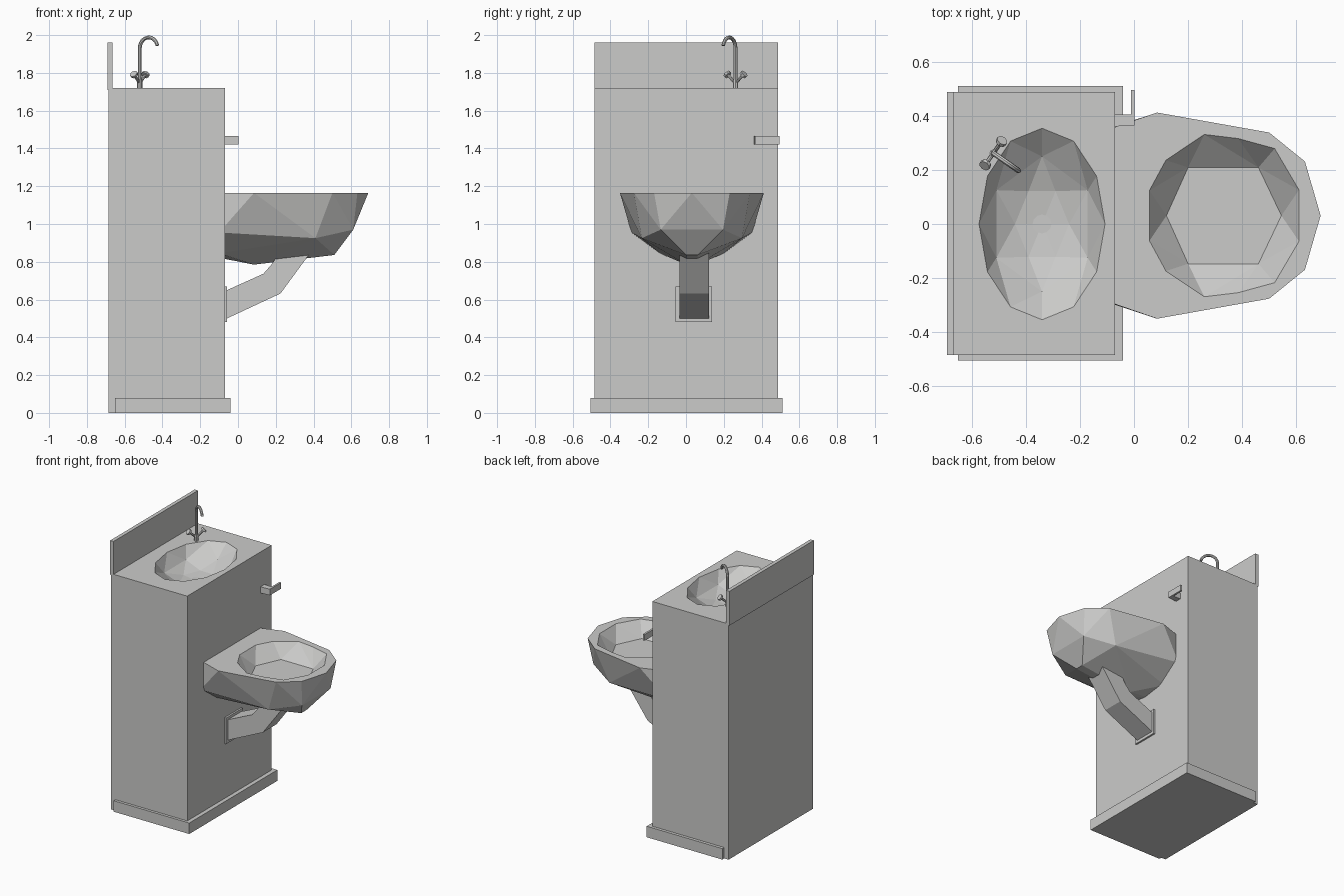
import bpy, bmesh, math
from mathutils import Vector

if "Cube" in bpy.data.objects:
    bpy.data.objects.remove(bpy.data.objects["Cube"])

grey = bpy.data.materials.new("grey")
grey.use_nodes = True
grey.diffuse_color = (0.6, 0.6, 0.59, 1)
grey.node_tree.nodes["Principled BSDF"].inputs["Base Color"].default_value = grey.diffuse_color


def finish(name, bm):
    bmesh.ops.recalc_face_normals(bm, faces=bm.faces)
    mesh = bpy.data.meshes.new(name)
    bm.to_mesh(mesh)
    bm.free()
    mesh.materials.append(grey)
    obj = bpy.data.objects.new(name, mesh)
    bpy.context.collection.objects.link(obj)
    return obj


def box(name, lo, hi):
    bm = bmesh.new()
    bmesh.ops.create_cube(bm, size=1)
    for v in bm.verts:
        v.co = [l + (c + 0.5) * (h - l) for l, c, h in zip(lo, v.co, hi)]
    return finish(name, bm)


def prism(name, outline, axis, start, end):
    """Extrude a 2D outline along the given axis."""
    bm = bmesh.new()
    def place(p):
        q = list(p)
        q.insert(axis, start)
        return q
    face = bm.faces.new([bm.verts.new(place(p)) for p in outline])
    new = bmesh.ops.extrude_face_region(bm, geom=[face])["geom"]
    move = Vector((0, 0, 0))
    move[axis] = end - start
    bmesh.ops.translate(bm, vec=move, verts=[g for g in new if isinstance(g, bmesh.types.BMVert)])
    return finish(name, bm)


def hull(name, points):
    bm = bmesh.new()
    for p in points:
        bm.verts.new(p)
    res = bmesh.ops.convex_hull(bm, input=bm.verts)
    bmesh.ops.delete(bm, geom=list({g for g in res["geom_interior"] if isinstance(g, bmesh.types.BMVert)}),
                     context="VERTS")
    bmesh.ops.dissolve_limit(bm, angle_limit=0.01, verts=bm.verts, edges=bm.edges)
    return finish(name, bm)


def carve(target, cutter):
    cutter.hide_render = True
    mod = target.modifiers.new("basin", "BOOLEAN")
    mod.operation, mod.solver, mod.object = "DIFFERENCE", "EXACT", cutter
    bpy.context.view_layer.objects.active = target
    bpy.ops.object.modifier_apply(modifier=mod.name)
    bpy.data.objects.remove(cutter)


def ring(cx, cy, z, rx, ry, count, turn=0.0):
    return [(cx + rx * math.cos(a), cy + ry * math.sin(a), z)
            for a in (turn + math.tau * i / count for i in range(count))]


def tube(name, points, radius):
    curve = bpy.data.curves.new(name, "CURVE")
    curve.dimensions = "3D"
    curve.bevel_depth, curve.bevel_resolution, curve.use_fill_caps = radius, 2, True
    spline = curve.splines.new("POLY")
    spline.points.add(len(points) - 1)
    for sp, p in zip(spline.points, points):
        sp.co = (*p, 1)
    curve.materials.append(grey)
    obj = bpy.data.objects.new(name, curve)
    bpy.context.collection.objects.link(obj)
    return obj


# Cabinet, plinth and splash panel
TOP = 1.72
cabinet = box("cabinet", (-0.685, -0.485, 0), (-0.07, 0.488, TOP))
box("plinth", (-0.65, -0.505, 0), (-0.04, 0.51, 0.08))
box("splash_panel", (-0.692, -0.485, TOP - 0.01), (-0.665, 0.488, 1.96))

# Faceted wash basin sunk into the top
SX = -0.34
basin = ring(SX, 0, TOP, 0.233, 0.354, 12)
basin += [(x, y, TOP + 0.05) for x, y, z in basin]
basin += ring(SX, 0, TOP - 0.085, 0.195, 0.25, 6, math.pi / 6)
basin += ring(SX, 0, TOP - 0.13, 0.10, 0.14, 6)
basin += [(SX, 0, TOP - 0.145)]
carve(cabinet, hull("basin_cutter", basin))
drain = ring(SX, 0, 0, 0.035, 0.035, 12)
prism("basin_drain", [p[:2] for p in drain], 2, TOP - 0.146, TOP - 0.137)

# Faceted toilet bowl, mirrored across its own centre line
BY, RIM = 0.031, 1.165
half = [(-0.12, 0.31, RIM), (0.085, 0.381, RIM), (0.5, 0.307, RIM), (0.632, 0.2, RIM),
        (0.69, 0, RIM), (-0.1, 0.32, 0.955), (0.41, 0.265, 0.925), (0.61, 0.165, 0.97),
        (0.51, 0.03, 0.836), (-0.1, 0.17, 0.845), (0.085, 0.03, 0.785), (-0.12, 0, 0.825)]
bowl = hull("toilet_bowl", [(x, BY + s * y, z) for x, y, z in half for s in (1, -1)])
lip = [(0.057, 0.093), (0.118, 0.205), (0.26, 0.3), (0.385, 0.285), (0.52, 0.248), (0.61, 0.095)]
inner = [(x, BY + s * y, z) for x, y in lip for s in (1, -1) for z in (RIM, RIM + 0.05)]
inner += [(x, BY + s * y, RIM - 0.1) for x, y in
          ((0.2, 0.178), (0.46, 0.178), (0.545, 0), (0.12, 0)) for s in (1, -1)]
carve(bowl, hull("bowl_cutter", inner))

# Bent outlet pipe and its wall plate
prism("outlet_pipe", [(-0.08, 0.64), (0.135, 0.737), (0.177, 0.785), (0.22, 0.85),
                      (0.385, 0.85), (0.225, 0.632), (-0.08, 0.49)], 1, -0.035, 0.122)
box("wall_plate", (-0.08, -0.055, 0.48), (-0.057, 0.137, 0.67))

# L-shaped paper holder
prism("paper_holder", [(-0.08, 0.405), (-0.08, 0.36), (0.002, 0.365), (0.002, 0.495),
                       (-0.012, 0.495), (-0.012, 0.405)], 2, 1.42, 1.465)

# Tap: swan neck, with two angled handles
base = Vector((-0.52, 0.262, TOP))
ahead = Vector((0.82, -0.57, 0))
side = Vector((0.57, 0.82, 0))
up = Vector((0, 0, 1))
R = 0.058
arc = [base + ahead * R * (1 - math.cos(a)) + up * (0.21 + R * math.sin(a))
       for a in (math.pi * i / 12 for i in range(12))]
tap = [tube("tap_neck", [base - up * 0.01] + arc, 0.010),
       tube("tap_body", [base - up * 0.01, base + up * 0.045], 0.014)]
for s, label in ((1, "left"), (-1, "right")):
    lean = (side * s * 0.75 + up * 0.66).normalized()
    root = base + up * 0.025
    tip = root + lean * 0.07
    tap.append(tube(label + "_tap_arm", [root, tip], 0.008))
    tap.append(tube(label + "_tap_knob", [tip - lean * 0.007, tip + lean * 0.007], 0.021))

# Turn the tap into smooth-sided meshes
bpy.ops.object.select_all(action="DESELECT")
for obj in tap:
    obj.select_set(True)
bpy.context.view_layer.objects.active = tap[0]
bpy.ops.object.convert(target="MESH")
bpy.ops.object.shade_smooth_by_angle(angle=math.radians(40))
